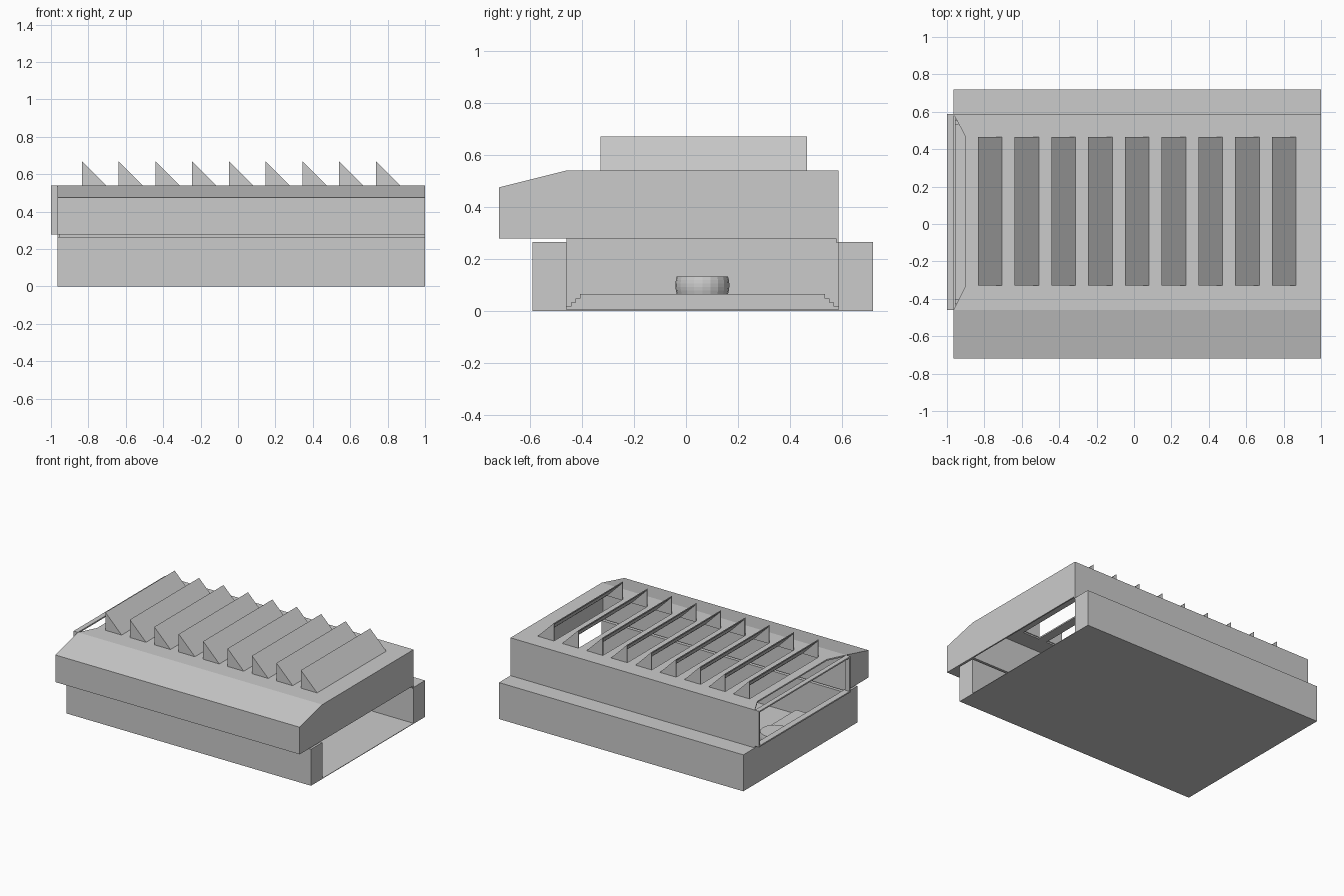
import bpy, bmesh, math
from mathutils import Vector

if "Cube" in bpy.data.objects:
    bpy.data.objects.remove(bpy.data.objects["Cube"])


def prism(name, profile, axis, a, b):
    """Extrude a 2D profile along an axis: z uses (x,y), x uses (y,z), y uses (x,z)."""
    def pt(p, t):
        return {'x': (t, p[0], p[1]), 'y': (p[0], t, p[1]), 'z': (p[0], p[1], t)}[axis]
    bm = bmesh.new()
    verts = [bm.verts.new(pt(p, a)) for p in profile]
    face = bm.faces.new(verts)
    ext = bmesh.ops.extrude_face_region(bm, geom=[face])
    move = Vector(pt((0, 0), b - a))
    bmesh.ops.translate(bm, vec=move, verts=[v for v in ext['geom'] if isinstance(v, bmesh.types.BMVert)])
    bmesh.ops.recalc_face_normals(bm, faces=bm.faces)
    mesh = bpy.data.meshes.new(name)
    bm.to_mesh(mesh)
    bm.free()
    obj = bpy.data.objects.new(name, mesh)
    bpy.context.collection.objects.link(obj)
    return obj


def box(name, x0, x1, y0, y1, z0, z1):
    return prism(name, [(x0, y0), (x1, y0), (x1, y1), (x0, y1)], 'z', z0, z1)


L, R = -0.965, 1.0          # building ends
F, B = -0.46, 0.588         # hall sides
T = 0.01                    # thin wall thickness
Z0, Z1 = 0.278, 0.54        # upper storey

# Ground floor: slab, side wings, closed left end
box("floor_slab", L, R, F, B, 0, 0.004)
box("front_lower_wing", L, R, -0.59, F, 0, 0.265)
box("back_lower_wing", L, R, B, 0.72, 0, 0.265)
box("left_lower_wall", L, L + T, F, B, 0, Z0)

# Upper storey: overhanging front wing with sloped roof, thin walls
prism("front_upper_wing", [(-0.72, Z0), (F, Z0), (F, Z1), (-0.72, 0.475)], 'x', L, R)
box("back_upper_wall", L, R, B - T, B, 0.262, Z1)
box("right_upper_wall", R - T, R, F, B, Z0, Z1)

# Projecting window frame on the left end
box("window_frame_top", -1, L, F, B, Z1 - T, Z1)
box("window_frame_sill", -1, L + T, F, B, Z0, Z0 + T)
box("window_frame_front", -1, L, F, F + T, Z0, Z1)
box("window_frame_back", -1, L, B - T, B, Z0, Z1)

# Roof bands, with a tapered opening at the left end
S0, S1, W, PITCH, N = -0.33, 0.465, 0.13, 0.1965, 9
starts = [-0.835 + i * PITCH for i in range(N)]
prism("roof_front_band", [(L, F), (R, F), (R, S0), (-0.9, S0)], 'z', Z1 - T, Z1)
prism("roof_back_band", [(-0.9, S1), (R, S1), (R, B), (L, B)], 'z', Z1 - T, Z1)
edges = [-0.9] + [s + W for s in starts]
for a, b in zip(edges, starts + [R]):
    box("roof_bar", a, b, S0, S1, Z1 - T, Z1)

# Sawtooth skylights, open on the left
for s in starts:
    top = Z1 + W
    prism("skylight_slope", [(s, top), (s + W, Z1), (s + W - T, Z1), (s, top - T)], 'y', S0, S1)
    tri = [(s, Z1), (s + W, Z1), (s, top)]
    prism("skylight_front_end", tri, 'y', S0, S0 + 0.006)
    prism("skylight_back_end", tri, 'y', S1 - 0.006, S1)

# Stage with stepped sides
steps, run, rise = 4, 0.0175, 0.016
left = [(F, 0.003)]
for i in range(steps):
    left += [(F + i * run, (i + 1) * rise), (F + (i + 1) * run, (i + 1) * rise)]
right = [(F + B - y, z) for y, z in reversed(left)]
prism("stepped_stage", left + right, 'x', L + T, -0.6)

# Round counter with bowed sides
bm = bmesh.new()
rings = []
for k in range(6):
    t = k / 5
    r = 0.094 + 0.01 * math.sin(math.pi * (0.15 + 0.7 * t))
    rings.append([bm.verts.new((-0.76 + r * math.cos(a), 0.063 + r * math.sin(a), 0.064 + 0.068 * t))
                  for a in [2 * math.pi * j / 20 for j in range(20)]])
for lo, hi in zip(rings, rings[1:]):
    for j in range(20):
        n = (j + 1) % 20
        bm.faces.new((lo[j], lo[n], hi[n], hi[j]))
bm.faces.new(rings[-1])
bm.faces.new(rings[0][::-1])
mesh = bpy.data.meshes.new("counter")
bm.to_mesh(mesh)
bm.free()
bpy.context.collection.objects.link(bpy.data.objects.new("counter", mesh))
